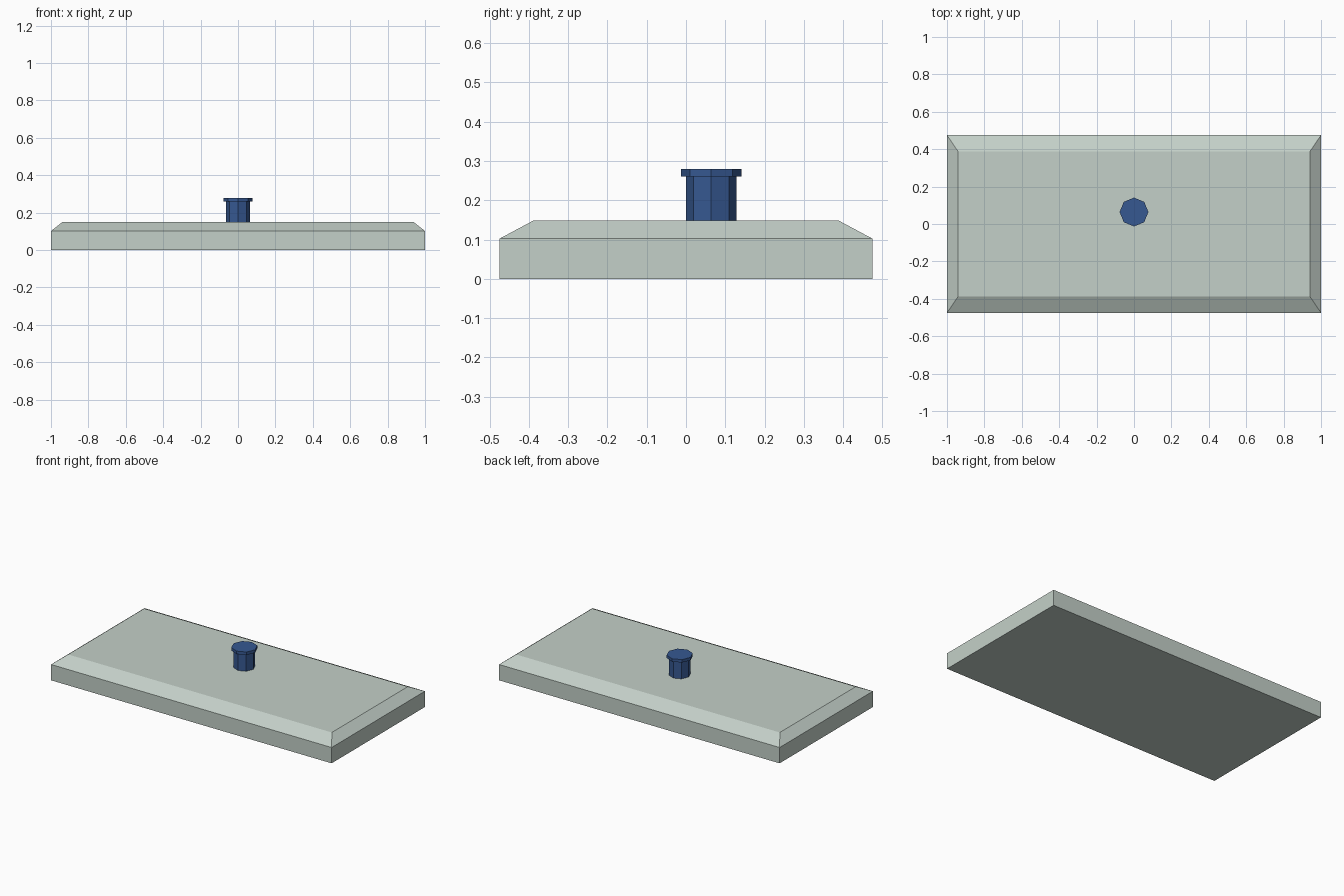
import bpy, bmesh
from math import cos, sin, tau

if "Cube" in bpy.data.objects:
    bpy.data.objects.remove(bpy.data.objects["Cube"])


def material(name, color):
    mat = bpy.data.materials.new(name)
    mat.diffuse_color = (*color, 1)
    mat.use_nodes = True
    mat.node_tree.nodes["Principled BSDF"].inputs["Base Color"].default_value = mat.diffuse_color
    return mat


def loft(name, sections, mat):
    """Skin matching outlines from bottom to top and cap both ends."""
    bm = bmesh.new()
    rings = [[bm.verts.new(p) for p in section] for section in sections]
    n = len(rings[0])
    for a, b in zip(rings, rings[1:]):
        for i in range(n):
            j = (i + 1) % n
            bm.faces.new((a[i], a[j], b[j], b[i]))
    bm.faces.new(rings[0][::-1])
    bm.faces.new(rings[-1])
    mesh = bpy.data.meshes.new(name)
    bm.to_mesh(mesh)
    bm.free()
    mesh.materials.append(mat)
    obj = bpy.data.objects.new(name, mesh)
    bpy.context.collection.objects.link(obj)
    return obj


def rectangle(x, y, z):
    return [(-x, -y, z), (x, -y, z), (x, y, z), (-x, y, z)]


def octagon(r, z, cy=0.064):
    return [(r * cos(tau * i / 8), cy + r * sin(tau * i / 8), z) for i in range(8)]


pale = material("pale_grey_green", (0.55, 0.63, 0.58))
blue = material("dark_blue", (0.037, 0.098, 0.283))

# Slab with sloped upper edges
loft("slab", [rectangle(1, 0.475, 0), rectangle(1, 0.475, 0.102),
              rectangle(0.94, 0.387, 0.149)], pale)

# Octagonal knob: stem and wider flat cap
loft("knob_stem", [octagon(0.064, 0.149), octagon(0.064, 0.26)], blue)
loft("knob_cap", [octagon(0.077, 0.26), octagon(0.077, 0.279)], blue)
